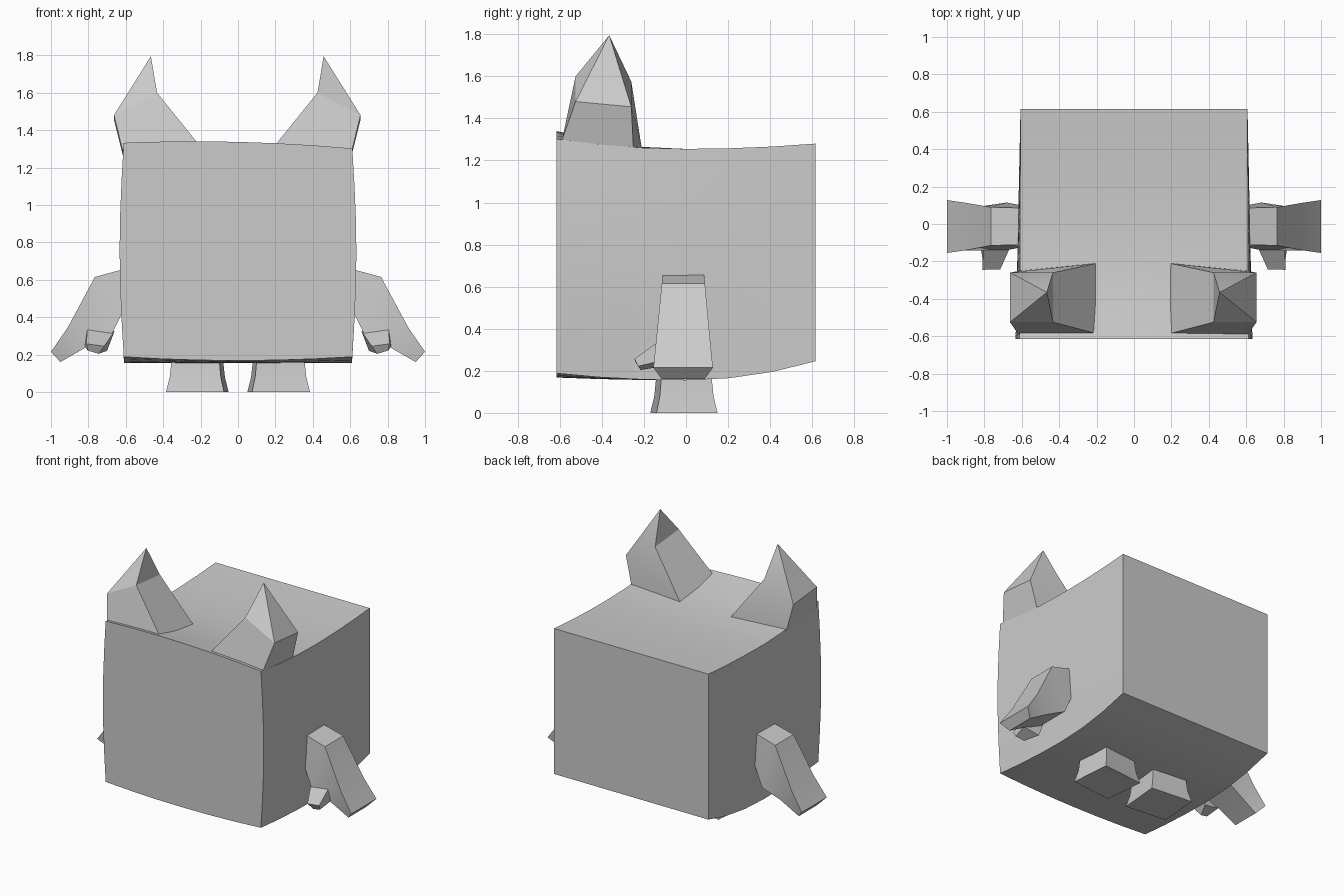
import bpy
import bmesh
import math

cube = bpy.data.objects.get("Cube")
if cube:
    bpy.data.objects.remove(cube, do_unlink=True)

grey = bpy.data.materials.new("plain_grey")
grey.use_nodes = True
colour = (0.6, 0.6, 0.6, 1)
grey.diffuse_color = colour
grey.node_tree.nodes["Principled BSDF"].inputs["Base Color"].default_value = colour


def finish(name, bm):
    """Turn a bmesh into a smooth shaded object with sharp edges kept."""
    bmesh.ops.recalc_face_normals(bm, faces=bm.faces)
    mesh = bpy.data.meshes.new(name)
    bm.to_mesh(mesh)
    bm.free()
    mesh.materials.append(grey)
    obj = bpy.data.objects.new(name, mesh)
    bpy.context.collection.objects.link(obj)
    bpy.ops.object.select_all(action='DESELECT')
    obj.select_set(True)
    bpy.context.view_layer.objects.active = obj
    bpy.ops.object.shade_smooth_by_angle(angle=math.radians(25))
    return obj


def loft(name, rings, side=1, shift=0, tip=None):
    """Skin a stack of rings, ending in a cap or a point; side -1 mirrors in x."""
    bm = bmesh.new()

    def add(p):
        return bm.verts.new((side * p[0] + shift, p[1], p[2]))

    rows = [[add(p) for p in ring] for ring in rings]
    count = len(rows[0])
    for low, high in zip(rows, rows[1:]):
        for i in range(count):
            j = (i + 1) % count
            bm.faces.new((low[i], low[j], high[j], high[i]))
    bm.faces.new(rows[0])
    if tip:
        peak = add(tip)
        for i in range(count):
            bm.faces.new((rows[-1][i], rows[-1][(i + 1) % count], peak))
    else:
        bm.faces.new(rows[-1])
    return finish(name, bm)


# Body: a box with a sagging top, a bowed underside and bulging flanks
bm = bmesh.new()
bmesh.ops.create_cube(bm, size=2)
bmesh.ops.subdivide_edges(bm, edges=bm.edges[:], cuts=5, use_grid_fill=True)
for vert in bm.verts:
    u, v, w = vert.co.x, vert.co.y, (vert.co.z + 1) / 2
    if v < 0:
        top = 1.255 + v * v * (0.082 - 0.015 * u - 0.02 * u * u)
        bottom = 0.155 + v * v * (0.013 + 0.02 * u * u)
    else:
        top = 1.255 + 0.025 * v * v
        bottom = 0.155 + 0.09 * v * v
    half = 0.607 + (0.004 + 0.022 * math.sin(math.pi * w)) * (1 - v) / 2
    vert.co = (u * half, v * 0.615, bottom + (top - bottom) * w)
finish("body", bm)

# Arm stations: upper x, z, lower x, z, front y, back y, lower edge inset
arm_stations = [
    (0.58, 0.665, 0.58, 0.50, -0.11, 0.085, -0.01),
    (0.765, 0.615, 0.68, 0.30, -0.115, 0.09, -0.025),
    (0.91, 0.345, 0.81, 0.24, -0.142, 0.115, 0.02),
    (1.0, 0.215, 0.95, 0.16, -0.155, 0.128, 0.04),
]

# Leg footprint, turned slightly inward
footprint = [(0.385, -0.14), (0.075, -0.17), (0.05, 0.12), (0.36, 0.15)]
leg_x, leg_y = 0.2175, -0.01

for side, label in ((1, "left"), (-1, "right")):
    # Ears: a slanted wedge topped by a leaning point
    ear_base = [(0.195, -0.585, 1.315), (0.19, -0.21, 1.255),
                (0.605, -0.25, 1.255), (0.61, -0.59, 1.295)]
    ear_middle = [(0.425, -0.525, 1.6), (0.425, -0.26, 1.575),
                  (0.655, -0.26, 1.455), (0.655, -0.525, 1.48)]
    loft(label + "_ear", [ear_base, ear_middle], side,
         0 if side > 0 else -0.008, (0.458, -0.365, 1.795))

    # Arms: bent and widening toward the hand
    rings = [[(ux, f, uz), (ux, b, uz), (lx, b - inset, lz), (lx, f + inset, lz)]
             for ux, uz, lx, lz, f, b, inset in arm_stations]
    loft(label + "_arm", rings, side)

    # Thumbs: small tapered stubs on the front of the hands
    thumb_root = [(0.66, -0.12, 0.325), (0.807, -0.13, 0.34),
                  (0.818, -0.13, 0.245), (0.70, -0.12, 0.22)]
    thumb_tip = [(0.715, -0.242, 0.245), (0.81, -0.245, 0.257),
                 (0.805, -0.228, 0.222), (0.745, -0.215, 0.204)]
    loft(label + "_thumb", [thumb_root, thumb_tip], side)

    # Legs: short flared blocks
    rings = [[(leg_x + (x - leg_x) * s, leg_y + (y - leg_y) * s, z)
              for x, y in footprint]
             for z, s in ((0, 1), (0.08, 0.88), (0.19, 0.81))]
    loft(label + "_leg", rings, side)
